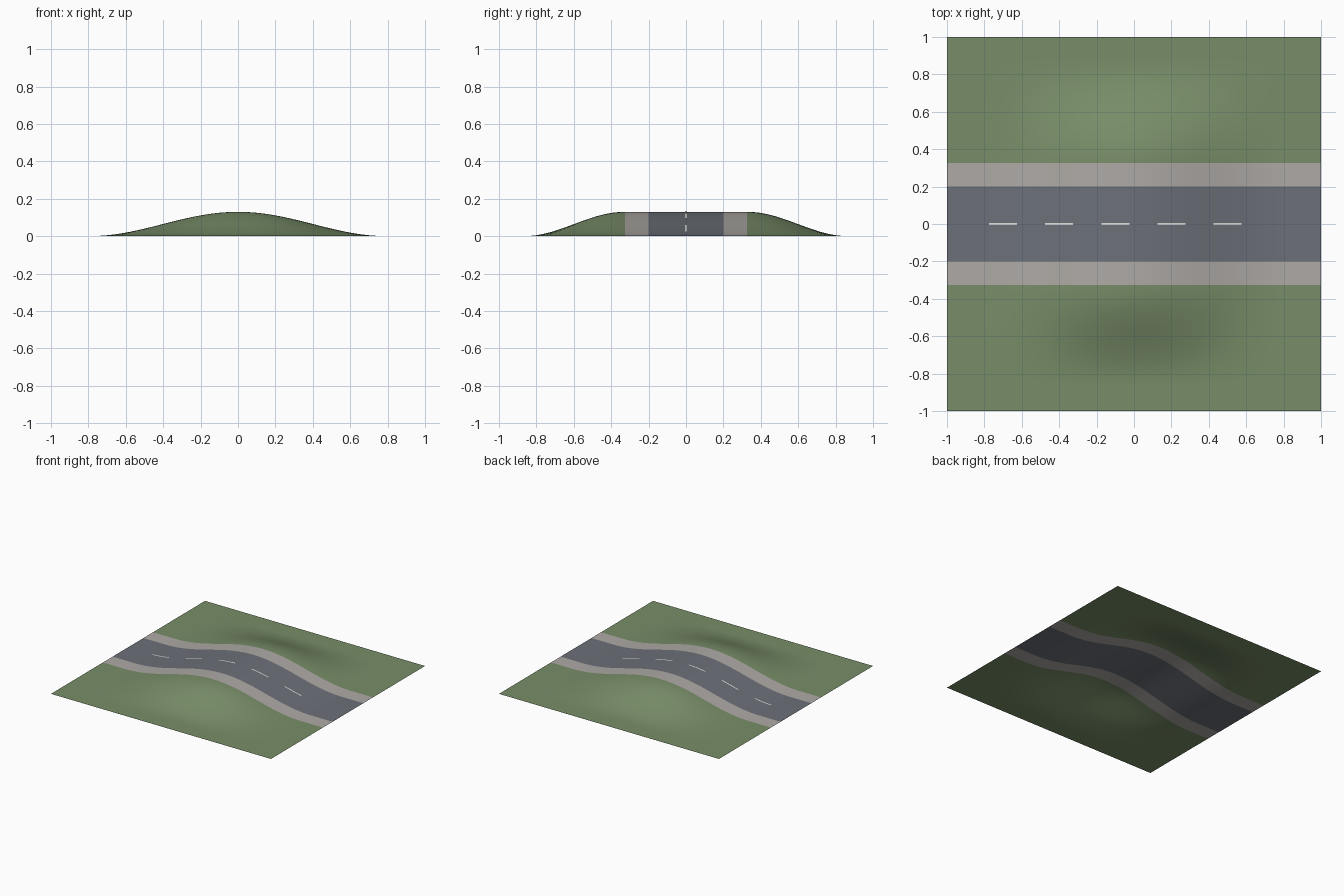
import bpy, bmesh
from math import cos, pi

cube = bpy.data.objects.get("Cube")
if cube:
    bpy.data.objects.remove(cube, do_unlink=True)

HILL, REACH, CREST, FOOT = 0.13, 0.8, 0.325, 0.87
ROAD = 0.2


def make_material(name, rgb):
    mat = bpy.data.materials.new(name)
    mat.use_nodes = True
    mat.diffuse_color = (*rgb, 1)
    bsdf = mat.node_tree.nodes["Principled BSDF"]
    bsdf.inputs["Base Color"].default_value = (*rgb, 1)
    bsdf.inputs["Roughness"].default_value = 0.9
    return mat


def fall(t):
    """Cosine ease from 1 at t = 0 down to 0 at t = 1."""
    return 0.5 + 0.5 * cos(pi * min(max(t, 0), 1))


def height(x, y):
    return HILL * fall(abs(x) / REACH) * fall((abs(y) - CREST) / (FOOT - CREST))


def strip(name, x0, x1, y0, y1, nx, ny, mat, lift=0.0):
    """Smooth sheet draped over the hill."""
    bm = bmesh.new()
    rows = []
    for j in range(ny + 1):
        y = y0 + (y1 - y0) * j / ny
        xs = [x0 + (x1 - x0) * i / nx for i in range(nx + 1)]
        rows.append([bm.verts.new((x, y, height(x, y) + lift)) for x in xs])
    for a, b in zip(rows, rows[1:]):
        for i in range(nx):
            bm.faces.new((a[i], a[i + 1], b[i + 1], b[i])).smooth = True
    mesh = bpy.data.meshes.new(name)
    bm.to_mesh(mesh)
    bm.free()
    mesh.materials.append(mat)
    obj = bpy.data.objects.new(name, mesh)
    bpy.context.collection.objects.link(obj)


grass = make_material("grass green", (0.19, 0.27, 0.14))
paving = make_material("paving grey", (0.42, 0.40, 0.38))
asphalt = make_material("asphalt grey", (0.15, 0.165, 0.19))
paint = make_material("line white", (0.75, 0.75, 0.72))

# Carriageway, pavements and grass banks
strip("road", -1, 1, -ROAD, ROAD, 80, 4, asphalt)
strip("back_pavement", -1, 1, ROAD, CREST, 80, 2, paving)
strip("front_pavement", -1, 1, -CREST, -ROAD, 80, 2, paving)
strip("back_grass", -1, 1, CREST, 1, 80, 30, grass)
strip("front_grass", -1, 1, -1, -CREST, 80, 30, grass)

# Dashed centre line
for k in range(5):
    start = -0.775 + 0.3 * k
    strip(f"lane_dash_{k + 1}", start, start + 0.15, -0.005, 0.005, 6, 1, paint, 0.001)
